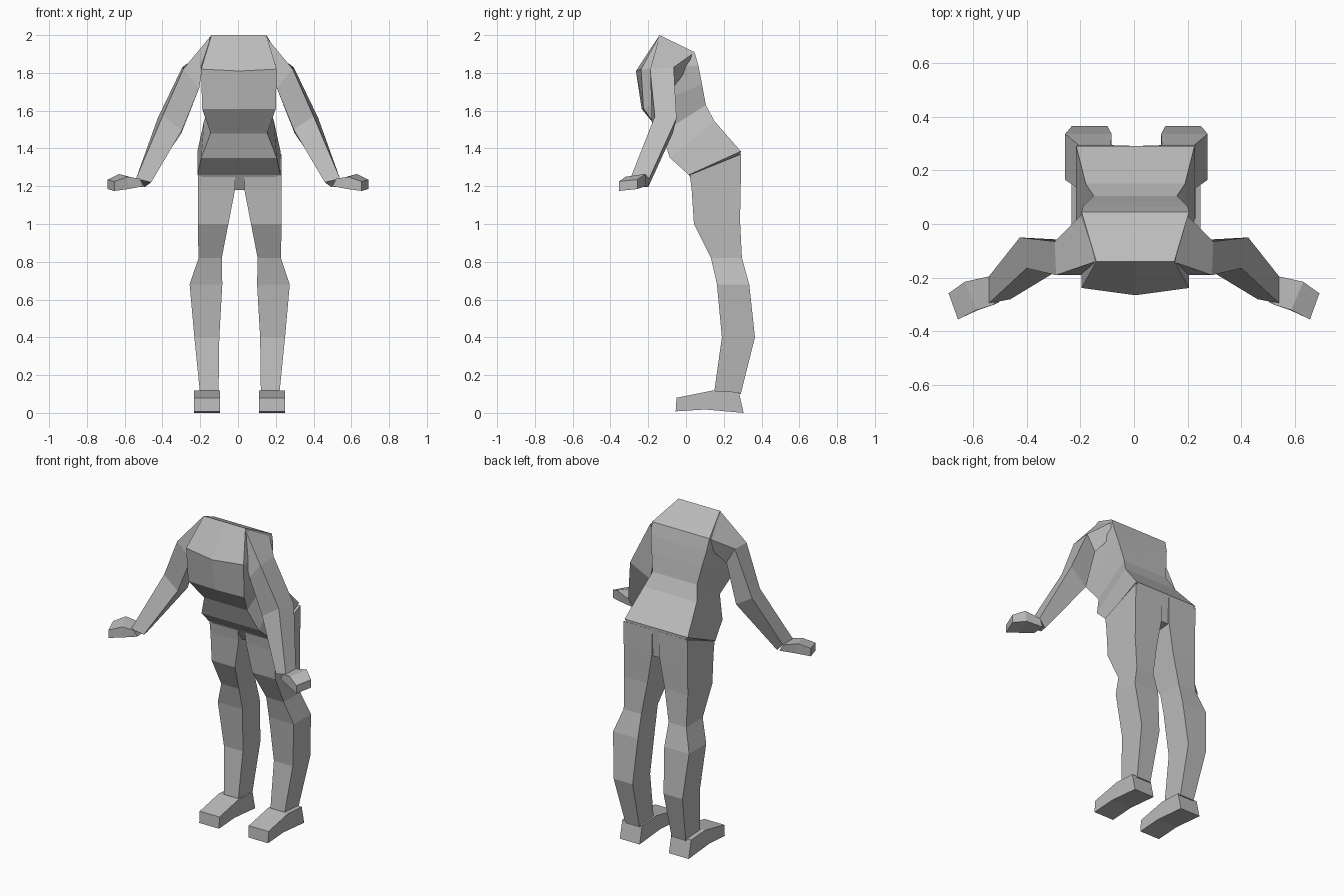
import bpy
import bmesh

old = bpy.data.objects.get("Cube")
if old:
    bpy.data.objects.remove(old, do_unlink=True)

# One plain colour for the whole figure
GREY = (0.5, 0.5, 0.5, 1.0)
grey = bpy.data.materials.new("plain grey")
grey.use_nodes = True
grey.diffuse_color = GREY
grey.node_tree.nodes["Principled BSDF"].inputs["Base Color"].default_value = GREY


def loft(name, rings, side=1, offset=0.0):
    """Skin a stack of equal-sized rings and close both ends."""
    bm = bmesh.new()
    loops = []
    for ring in rings:
        loops.append([bm.verts.new((side * x + offset, y, z)) for x, y, z in ring])
    count = len(loops[0])
    for lower, upper in zip(loops, loops[1:]):
        for i in range(count):
            j = (i + 1) % count
            bm.faces.new((lower[i], lower[j], upper[j], upper[i]))
    bm.faces.new(loops[0][::-1])
    bm.faces.new(loops[-1])
    bmesh.ops.recalc_face_normals(bm, faces=bm.faces)
    mesh = bpy.data.meshes.new(name)
    bm.to_mesh(mesh)
    bm.free()
    mesh.materials.append(grey)
    obj = bpy.data.objects.new(name, mesh)
    bpy.context.collection.objects.link(obj)
    return obj


def torso_ring(front, back, bulge=0.0, dip=0.0):
    """Six-sided section: front and back are (half width, y, z)."""
    fw, fy, fz = front
    bw, by, bz = back
    return [(-fw, fy, fz), (0, fy - bulge, fz - dip), (fw, fy, fz),
            (bw, by, bz), (0, by, bz - dip), (-bw, by, bz)]


def box_ring(inner, outer, front, back, z_front, z_back):
    """Four-sided section of a leg or foot."""
    return [(inner, front, z_front), (outer, front, z_front),
            (outer, back, z_back), (inner, back, z_back)]


# Torso, leaning forward, from the neck cut down to the crotch
loft("torso", [
    torso_ring((0.145, -0.14, 2.0), (0.2, 0.045, 1.91)),
    torso_ring((0.2, -0.238, 1.82), (0.195, 0.065, 1.84), bulge=0.027, dip=0.01),
    torso_ring((0.195, -0.225, 1.61), (0.175, 0.085, 1.74), bulge=0.01),
    torso_ring((0.15, -0.13, 1.48), (0.155, 0.105, 1.63)),
    torso_ring((0.2, -0.085, 1.35), (0.185, 0.15, 1.545)),
    torso_ring((0.22, 0.015, 1.26), (0.22, 0.29, 1.385)),
    torso_ring((0.04, 0.06, 1.18), (0.04, 0.28, 1.2)),
], offset=0.005)

# Legs: hip, thigh, above knee, below knee, calf, ankle
LEG = [
    box_ring(0.025, 0.222, 0.02, 0.292, 1.26, 1.37),
    box_ring(0.025, 0.222, 0.03, 0.29, 1.18, 1.22),
    box_ring(0.06, 0.222, 0.042, 0.286, 1.0, 1.02),
    box_ring(0.095, 0.218, 0.132, 0.296, 0.82, 0.82),
    box_ring(0.092, 0.265, 0.164, 0.335, 0.68, 0.68),
    box_ring(0.108, 0.24, 0.19, 0.365, 0.4, 0.4),
    box_ring(0.112, 0.21, 0.148, 0.29, 0.1, 0.1),
]

# Feet: toe, arch and heel sections, each a (y_bottom, y_top, z_bottom, z_top)
FOOT = [
    [(x, y, z) for x, y, z in zip((0.102, 0.24, 0.24, 0.102), (yb, yb, yt, yt), (zb, zb, zt, zt))]
    for yb, yt, zb, zt in ((-0.055, -0.05, 0.008, 0.08),
                           (0.1, 0.14, 0.018, 0.118),
                           (0.305, 0.28, 0.0, 0.11))
]

# Arms: corners run back outer, front outer, front inner, back inner
ARM = [
    [(0.19, 0.04, 1.905), (0.145, -0.14, 1.995), (0.19, -0.19, 1.82), (0.19, -0.01, 1.8)],
    [(0.295, -0.065, 1.83), (0.29, -0.19, 1.82), (0.205, -0.18, 1.72), (0.24, -0.06, 1.73)],
    [(0.425, -0.05, 1.56), (0.4, -0.165, 1.57), (0.295, -0.18, 1.5), (0.3, -0.07, 1.48)],
    [(0.54, -0.195, 1.24), (0.54, -0.295, 1.24), (0.46, -0.28, 1.22), (0.495, -0.2, 1.195)],
]

# Hands: corners run back top, front top, front bottom, back bottom
HAND = [
    [(0.54, -0.195, 1.24), (0.52, -0.3, 1.24), (0.5, -0.29, 1.2), (0.51, -0.2, 1.195)],
    [(0.63, -0.215, 1.265), (0.585, -0.32, 1.25), (0.58, -0.32, 1.185), (0.62, -0.215, 1.2)],
    [(0.69, -0.258, 1.235), (0.655, -0.355, 1.225), (0.655, -0.355, 1.175), (0.69, -0.258, 1.185)],
]

for label, side in (("left", 1), ("right", -1)):
    loft(label + "_leg", LEG, side, offset=0.009)
    loft(label + "_foot", FOOT, side, offset=0.008)
    loft(label + "_arm", ARM, side)
    loft(label + "_hand", HAND, side)
